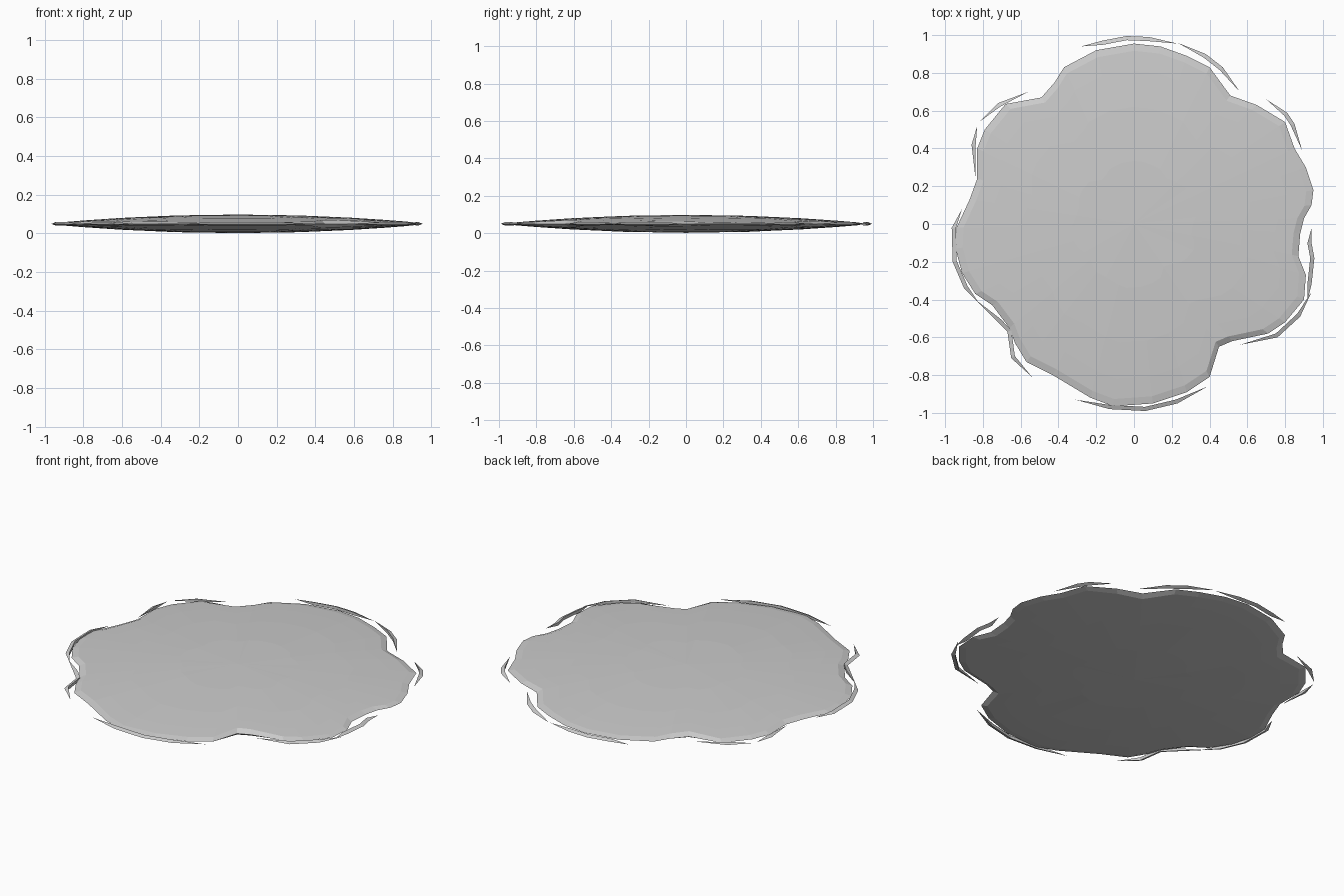
import bpy, bmesh
from mathutils import Vector

if "Cube" in bpy.data.objects:
    bpy.data.objects.remove(bpy.data.objects["Cube"])

MID = 0.05

def finish(bm, name):
    bmesh.ops.recalc_face_normals(bm, faces=bm.faces)
    me = bpy.data.meshes.new(name)
    bm.to_mesh(me)
    bm.free()
    ob = bpy.data.objects.new(name, me)
    bpy.context.collection.objects.link(ob)
    return ob

# Wavy outline of the puddle, counter-clockwise
outline = [(.94, .10), (.95, .18), (.91, .30), (.85, .40), (.80, .54), (.65, .63), (.51, .68),
           (.40, .83), (.28, .89), (.14, .94), (0, .955), (-.2, .92), (-.37, .83), (-.42, .75),
           (-.49, .67), (-.68, .635), (-.79, .50), (-.83, .40), (-.83, .24), (-.87, .13),
           (-.94, -.02), (-.945, -.13), (-.91, -.26), (-.84, -.37), (-.75, -.43), (-.66, -.55),
           (-.63, -.63), (-.57, -.73), (-.43, -.80), (-.23, -.92), (-.11, -.965), (.10, -.95),
           (.28, -.89), (.40, -.81), (.45, -.65), (.52, -.62), (.71, -.58), (.80, -.52),
           (.90, -.40), (.91, -.27), (.87, -.17), (.88, -.05), (.90, .03)]

# Puddle: shallow lens, domed above and below the rim
bm = bmesh.new()
rim = [bm.verts.new((x, y, MID)) for x, y in outline]
n = len(rim)
for side in (1, -1):
    prev = rim
    for s in (0.96, 0.85, 0.65, 0.35):
        ring = []
        for x, y in outline:
            p = Vector((x * s, y * s))
            h = 0.048 * (1 - p.length_squared)
            ring.append(bm.verts.new((p.x, p.y, MID + side * h)))
        for i in range(n):
            j = (i + 1) % n
            bm.faces.new((prev[i], prev[j], ring[j], ring[i]))
        prev = ring
    tip = bm.verts.new((0, 0, MID + side * 0.048))
    for i in range(n):
        bm.faces.new((prev[i], prev[(i + 1) % n], tip))
finish(bm, "puddle")

# Ripple slivers: thin tapered crescents following the rim
ripples = [
    [(-.28, .94), (-.17, .97), (-.04, .995), (.08, .99), (.23, .955)],
    [(.23, .96), (.38, .90), (.47, .83), (.56, .70)],
    [(.70, .66), (.81, .59), (.85, .53), (.89, .39)],
    [(.94, -.02), (.94, -.10), (.955, -.18), (.94, -.32), (.92, -.40)],
    [(.94, -.36), (.88, -.49), (.76, -.60), (.56, -.64)],
    [(.39, -.86), (.23, -.95), (.06, -.99), (-.13, -.98), (-.31, -.93)],
    [(-.54, -.81), (-.65, -.71), (-.67, -.57), (-.72, -.52), (-.84, -.40)],
    [(-.82, -.42), (-.90, -.34), (-.96, -.20), (-.965, -.02), (-.91, .08)],
    [(-.84, .25), (-.86, .42), (-.83, .52)],
    [(-.82, .54), (-.72, .64), (-.56, .70)],
]
for k, path in enumerate(ripples):
    bm = bmesh.new()
    pts = [Vector((x, y, MID)) for x, y in path]
    start, end = bm.verts.new(pts[0]), bm.verts.new(pts[-1])
    rows = []
    for a, p, b in zip(pts, pts[1:], pts[2:]):
        t = (b - a).normalized()
        inward = Vector((-t.y, t.x, 0))
        if inward.dot(p) > 0:
            inward.negate()
        q = p + inward * 0.022
        rows.append([bm.verts.new(v) for v in
                     (p, q + Vector((0, 0, .009)), q - Vector((0, 0, .009)))])
    for i in range(3):
        j = (i + 1) % 3
        bm.faces.new((start, rows[0][i], rows[0][j]))
        bm.faces.new((end, rows[-1][j], rows[-1][i]))
        for r, s in zip(rows, rows[1:]):
            bm.faces.new((r[i], s[i], s[j], r[j]))
    finish(bm, f"ripple_{k + 1}")
